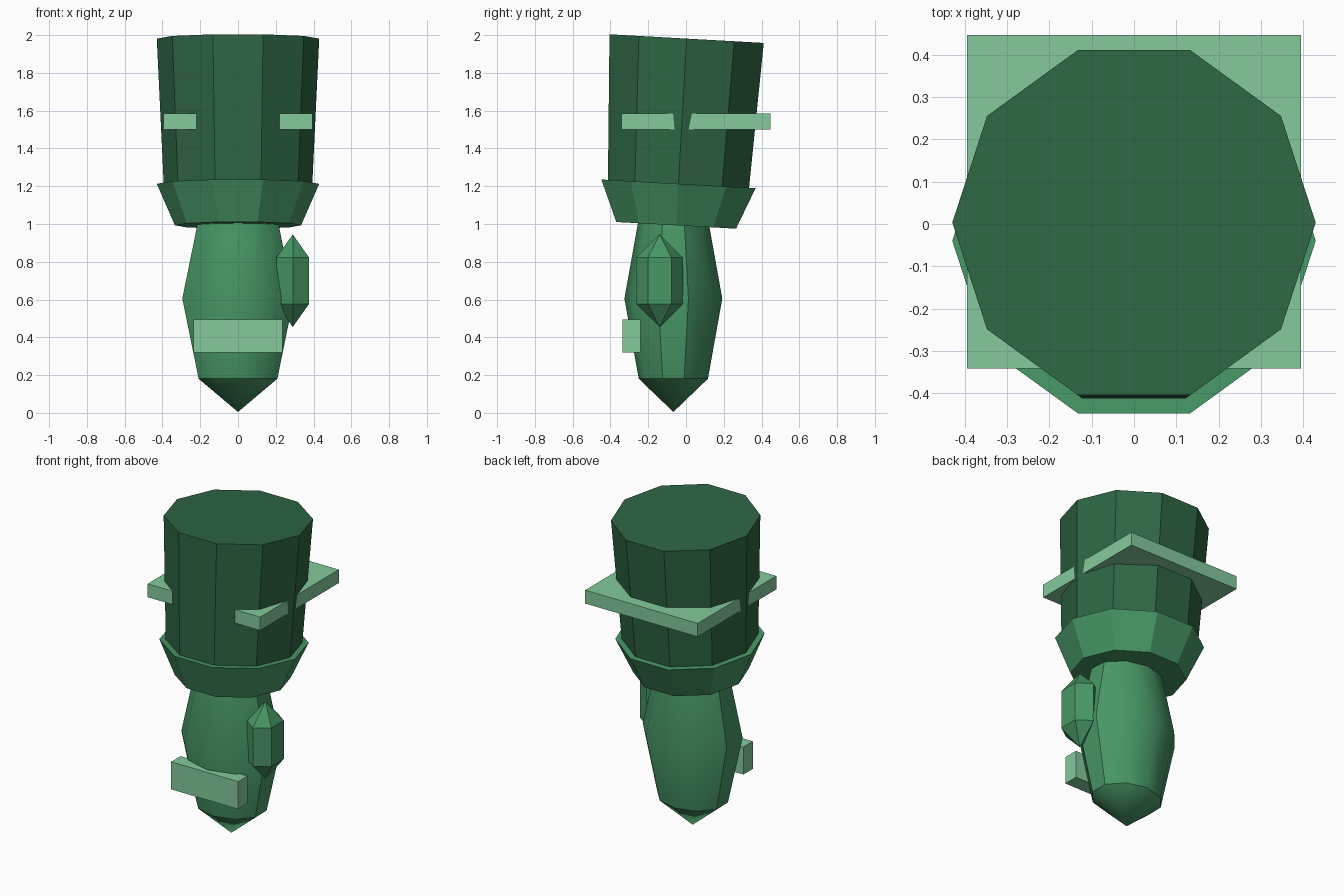
import bpy
import math
from mathutils import Matrix, Vector

if "Cube" in bpy.data.objects:
    bpy.data.objects.remove(bpy.data.objects["Cube"], do_unlink=True)


def srgb(*rgb):
    return [((c / 255 + 0.055) / 1.055) ** 2.4 for c in rgb] + [1.0]


def material(name, color):
    mat = bpy.data.materials.new(name)
    mat.use_nodes = True
    mat.diffuse_color = color
    bsdf = mat.node_tree.nodes["Principled BSDF"]
    bsdf.inputs["Base Color"].default_value = color
    return mat


dark_green = material("dark_green", srgb(46, 102, 67))
mid_green = material("mid_green", srgb(71, 151, 101))
light_green = material("light_green", srgb(131, 202, 156))


def finish(name, mat, smooth=False):
    obj = bpy.context.object
    obj.name = obj.data.name = name
    obj.data.materials.append(mat)
    bpy.ops.object.transform_apply(location=True, rotation=True, scale=True)
    if smooth:
        bpy.ops.object.shade_smooth_by_angle(angle=math.radians(35))
    return obj


def box(name, low, high, mat):
    low, high = Vector(low), Vector(high)
    bpy.ops.mesh.primitive_cube_add(size=1, location=(low + high) / 2)
    bpy.context.object.scale = high - low
    return finish(name, mat)


def ellipsoid(name, center, radii, segments, rings, mat):
    bpy.ops.mesh.primitive_uv_sphere_add(
        segments=segments, ring_count=rings, radius=1, location=center)
    bpy.context.object.scale = radii
    return finish(name, mat, smooth=True)


# Sleeve parts share one axis that leans slightly backwards
BASE = Vector((0, -0.052, 0.993))
LEAN = Matrix.Rotation(math.radians(-3.2), 3, "X")


def sleeve_part(name, start, end, r_start, r_end, mat):
    mid = BASE + LEAN @ Vector((0, 0, (start + end) / 2))
    # The quarter turn puts a corner on each side and a flat at the front
    bpy.ops.mesh.primitive_cone_add(
        vertices=10, radius1=r_start, radius2=r_end, depth=end - start, location=mid)
    obj = bpy.context.object
    obj.data.transform(Matrix.Rotation(math.pi / 2, 4, "Z"))
    obj.rotation_euler = LEAN.to_euler()
    return finish(name, mat)


sleeve_part("sleeve", 0.19, 0.99, 0.392, 0.43, dark_green)
sleeve_part("cuff", 0.0, 0.22, 0.334, 0.43, mid_green)

# Hand and thumb
ellipsoid("hand", (0, -0.067, 0.605), (0.31, 0.259, 0.6), 10, 4, mid_green)
ellipsoid("thumb", (0.29, -0.14, 0.70), (0.115, 0.143, 0.245), 6, 3, mid_green)

# Square sleeve band and knuckle plate
box("sleeve_band", (-0.395, -0.342, 1.5), (0.395, 0.447, 1.585), light_green)
box("knuckle_plate", (-0.235, -0.335, 0.32), (0.235, -0.24, 0.495), light_green)
